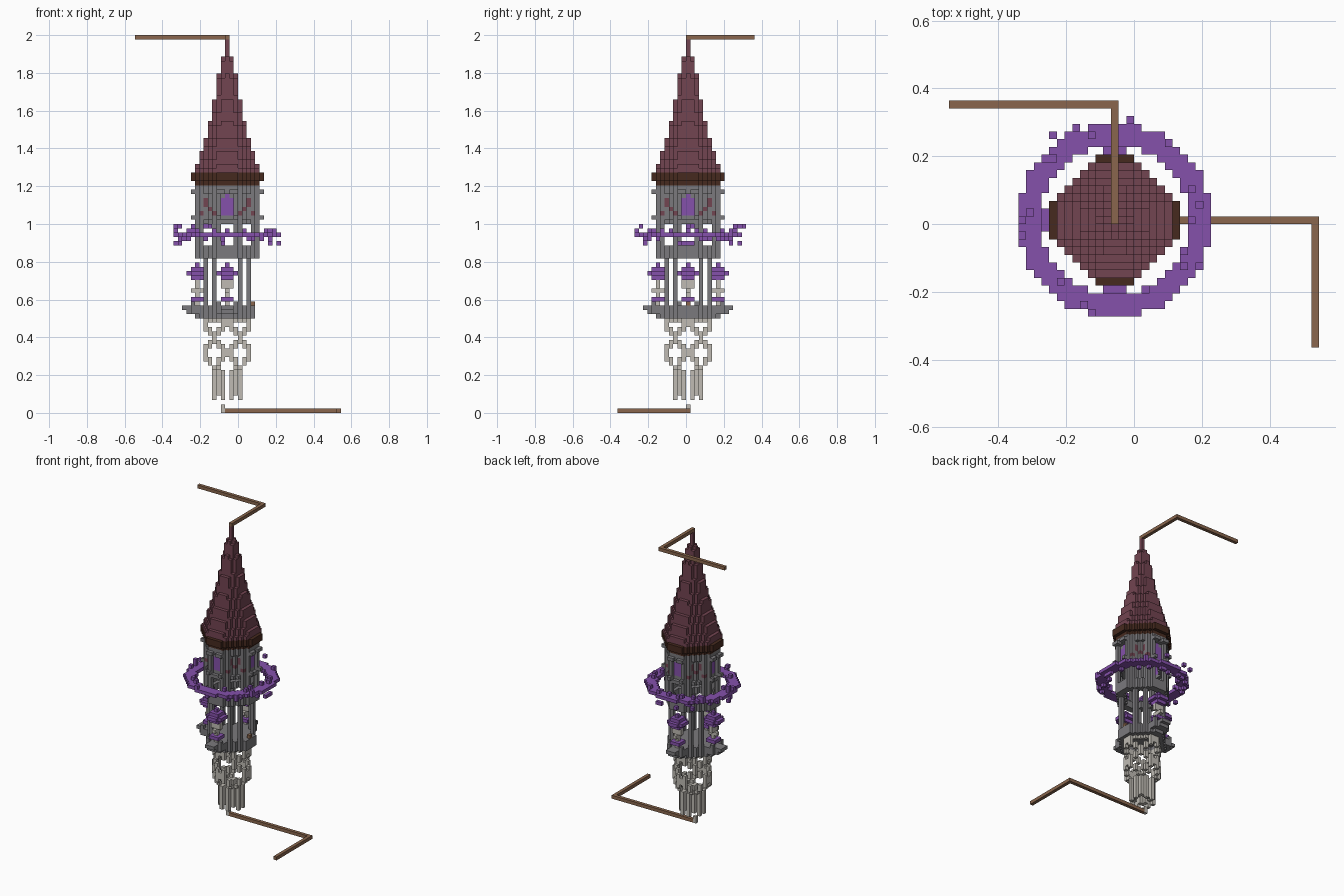
import bpy, bmesh, math, random
from mathutils import Vector

cube = bpy.data.objects.get("Cube")
if cube:
    bpy.data.objects.remove(cube)

V = 2 / 88                                  # block size
ORIGIN = Vector((-2.5 * V, 0.5 * V, 0))     # tower axis
random.seed(4)


def material(name, r, g, b):
    col = [(c / 255) ** 2.2 for c in (r, g, b)] + [1]
    m = bpy.data.materials.new(name)
    m.use_nodes = True
    m.diffuse_color = col
    m.node_tree.nodes["Principled BSDF"].inputs["Base Color"].default_value = col
    return m


ROOF = material("roof maroon", 114, 70, 82)
EAVES = material("eaves dark brown", 72, 46, 36)
WOOD = material("rod wood", 136, 102, 78)
STONE = material("stone grey", 122, 121, 124)
PALE = material("pale stone", 190, 186, 178)
PURPLE = material("crystal purple", 132, 82, 170)

AXES = [Vector(d) for d in ((1, 0, 0), (-1, 0, 0), (0, 1, 0), (0, -1, 0), (0, 0, 1), (0, 0, -1))]


def blocks(name, cells, mat):
    """Build one mesh from the outer faces of a set of unit blocks."""
    cells = set(cells)
    bm = bmesh.new()
    for c in cells:
        mid = Vector(c) + Vector((0, 0, 0.5))
        for d in AXES:
            if tuple(int(a + b) for a, b in zip(c, d)) in cells:
                continue
            u = Vector((d.y, d.z, d.x))
            w = d.cross(u)
            corners = [mid + (d + s * u + t * w) / 2 for s, t in ((1, 1), (-1, 1), (-1, -1), (1, -1))]
            bm.faces.new([bm.verts.new(p * V + ORIGIN) for p in corners])
    bmesh.ops.remove_doubles(bm, verts=bm.verts, dist=V / 50)
    me = bpy.data.meshes.new(name)
    bm.to_mesh(me)
    bm.free()
    me.materials.append(mat)
    bpy.context.collection.objects.link(bpy.data.objects.new(name, me))


def octagon(r):
    n = int(r)
    return {(x, y) for x in range(-n, n + 1) for y in range(-n, n + 1)
            if abs(x) + abs(y) <= max(1.35 * r, 1)}


def shell(r, thick=1):
    return octagon(r) - octagon(r - thick)


def layers(plan, lo, hi):
    return {(x, y, k) for x, y in plan for k in range(lo, hi)}


def box(x, y, z):
    return {(i, j, k) for i in range(x[0], x[1] + 1)
            for j in range(y[0], y[1] + 1) for k in range(z[0], z[1] + 1)}


def mirrored(points):
    return {(sx * p, sy * q) for a, b in points for p, q in ((a, b), (b, a))
            for sx in (1, -1) for sy in (1, -1)}


def turned(cells, turns):
    """Repeat cells laid out along +x at quarter turns."""
    out = set()
    for n in turns:
        for x, y, k in cells:
            for _ in range(n):
                x, y = -y, x
            out.add((x, y, k))
    return out


# Spire roof: curved taper of stacked octagons
profile = [(55, 7.95), (58, 6.99), (61, 5.99), (64, 4.99), (68, 3.99), (73, 2.99), (79, 1.99), (83, 1)]
roof = layers({(0, 0)}, 83, 87)
for (k0, r0), (k1, r1) in zip(profile, profile[1:]):
    for k in range(k0, k1):
        roof |= layers(octagon(r0 + (r1 - r0) * (k - k0) / (k1 - k0)), k, k + 1)
eaves = layers(shell(8, 2), 54, 56) | layers(shell(7), 53, 54)
blocks("roof", roof - eaves, ROOF)
blocks("eaves", eaves, EAVES)

# Bent rods at the top and bottom
blocks("top_rod", box((0, 0), (0, 15), (87, 87)) | box((-21, 0), (15, 15), (87, 87)), WOOD)
blocks("bottom_rod", box((0, 26), (0, 0), (0, 0)) | box((26, 26), (-16, 0), (0, 0)), WOOD)
blocks("bottom_tip", box((-1, -1), (0, 0), (0, 1)), PALE)

# Upper room with windows and banners
window = turned(box((6, 6), (-1, 1), (46, 49)) | box((6, 6), (0, 0), (50, 50)), range(4))
wall = layers(shell(6), 45, 51) | layers(shell(7, 2), 51, 53) | layers(shell(6), 53, 54)
wall |= turned(box((7, 7), (-2, 2), (51, 53)), range(4))
wall |= layers(mirrored([(7, 2), (6, 3)]), 45, 51)                   # corner pilasters
wall |= layers(mirrored([(8, 2)]), 45, 46) | layers(mirrored([(8, 2), (8, 1)]), 51, 52)
banner = layers(mirrored([(5, 3)]), 48, 50) | layers(mirrored([(4, 4)]), 47, 48)
banner |= layers(mirrored([(6, 3)]), 46, 47)
blocks("upper_wall", wall - window - banner, STONE)
blocks("windows", window, PURPLE)
blocks("banners", banner, ROOF)

# Open gallery with a ring beam
gallery = layers(shell(7, 2), 36, 38) | layers(shell(7), 38, 39) | layers(shell(7), 44, 45)
gallery |= layers(mirrored([(7, 2), (6, 3)]), 38, 45)
blocks("gallery", gallery, STONE)

# Slim columns of the open storey
blocks("columns", layers(mirrored([(5, 3)]), 25, 36), STONE)

# Platform with three balconies
balcony = box((6, 8), (-2, 2), (23, 24)) | box((9, 10), (-1, 1), (24, 24)) | box((9, 9), (-1, 1), (23, 23))
balcony |= box((6, 7), (-1, 1), (22, 22)) | box((8, 8), (-2, -2), (25, 25)) | box((8, 8), (2, 2), (25, 25))
platform = layers(octagon(6), 23, 25) | layers(shell(6, 2), 22, 23)
blocks("platform", platform | turned(balcony, (1, 2, 3)), STONE)
blocks("doorstep", box((6, 6), (0, 0), (25, 25)), WOOD)

# Balcony trees: flower bed, trunk and crown
bed = box((6, 8), (-1, 1), (26, 26))
trunk = box((7, 7), (0, 0), (25, 31)) | box((6, 8), (0, 0), (28, 28)) | box((7, 7), (-1, 1), (29, 30))
crown = set()
for k, reach in ((31, 1), (32, 2), (33, 1), (34, 0)):
    crown |= {c for c in box((7 - reach, 7 + reach), (-reach, reach), (k, k))
              if abs(c[0] - 7) + abs(c[1]) <= reach + 1}
blocks("flower_beds", turned(bed - trunk, (1, 2, 3)), PURPLE)
blocks("tree_trunks", turned(trunk - crown, (1, 2, 3)), PALE)
blocks("tree_crowns", turned(crown, (1, 2, 3)), PURPLE)

# Floating ring with loose blocks above and below
plan = sorted((x, y) for x in range(-12, 13) for y in range(-12, 13) if 9.6 < math.hypot(x, y) < 12.6)
ring = layers(plan, 41, 42)
for x, y in plan:
    if random.random() < 0.2:
        ring.add((x, y, 41 + random.choice((-2, -1, -1, 1, 1, 2))))
ring |= box((12, 12), (-1, 1), (39, 39)) | box((-12, -12), (0, 0), (41, 43))
ring |= {(-8, 11, 43), (-5, 12, 43), (2, 13, 43)}
blocks("floating_ring", ring, PURPLE)

# Tapering lattice base: struts zigzag between face centres and corners
lattice = layers(shell(5), 21, 22)
for k in range(4, 22):
    r = 3 if k < 10 else 4 if k < 11 else 5
    phase = (20.5 - k) / 3.6 % 2
    target = 1 - abs(1 - phase) if k > 8 else 0.85
    for x, y in shell(r):
        a, b = sorted((abs(x), abs(y)))
        t = math.atan2(a, b) / (math.pi / 4)
        if abs(t - target) < 0.36:
            lattice.add((x, y, k))
blocks("lattice_base", lattice | layers(mirrored([(3, 1)]), 3, 10), PALE)
